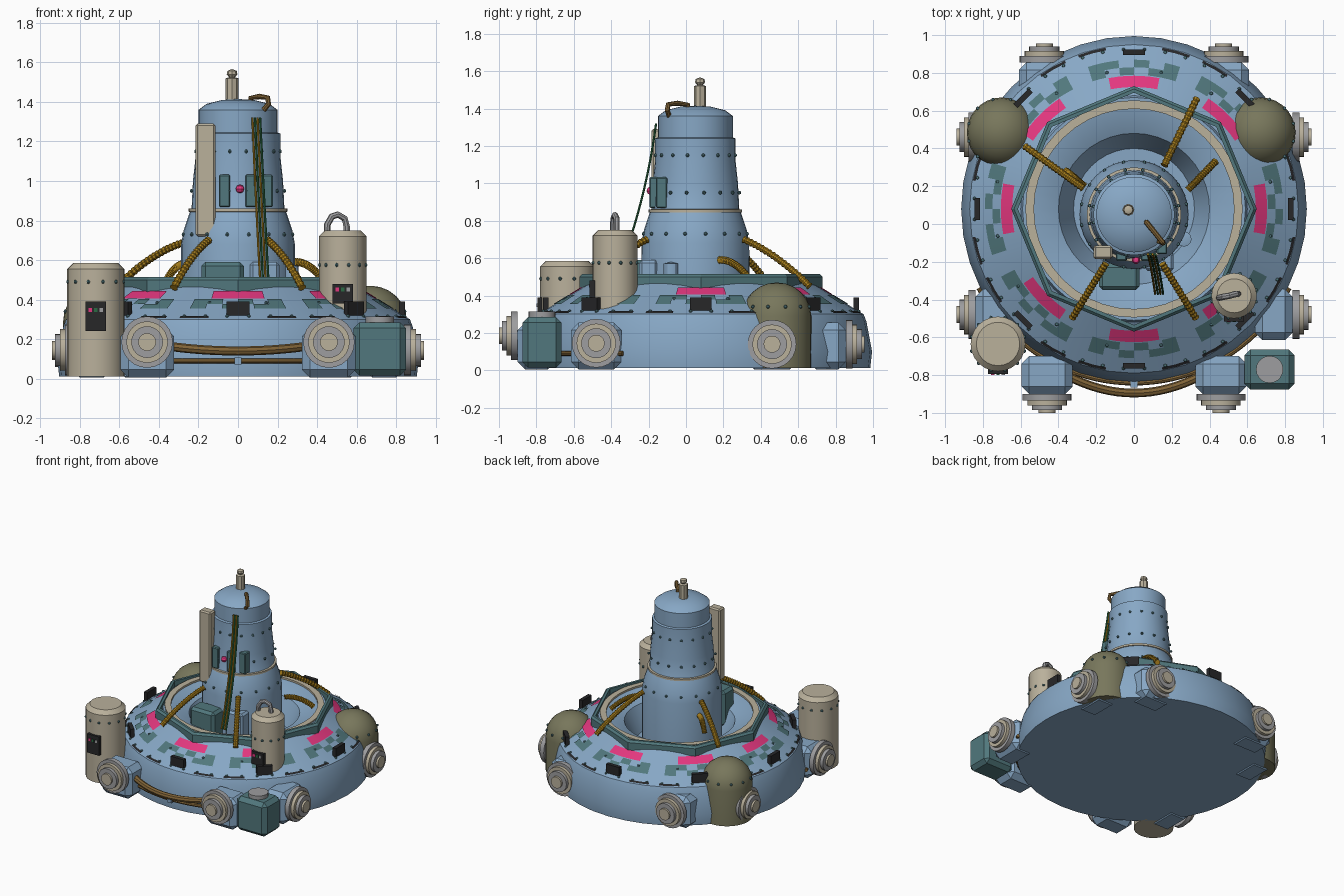
import bpy, bmesh, math
from math import sin, cos, radians, pi
from mathutils import Vector, Matrix

if "Cube" in bpy.data.objects:
    bpy.data.objects.remove(bpy.data.objects["Cube"], do_unlink=True)

PALETTE = dict(blue="86A6C4", teal="52777C", pink="E23A7E", black="2B2B2D", tan="B8AF9A",
               grey="9C9C9E", gold="A87F22", brown="80643A", olive="77765C", green="2E6B45")
MATS, MADE = {}, []
for label, code in PALETTE.items():
    m = bpy.data.materials.new(label)
    m.use_nodes = True
    rgb = [(int(code[i:i + 2], 16) / 255) ** 2.2 for i in (0, 2, 4)] + [1]
    m.diffuse_color = rgb
    m.node_tree.nodes["Principled BSDF"].inputs["Base Color"].default_value = rgb
    MATS[label] = m

HULL_Y = 0.08
TOWER_Y = 0.05


def register(name, data, mats, loc=(0, 0, 0), quat=None):
    ob = bpy.data.objects.new(name, data)
    bpy.context.collection.objects.link(ob)
    for label in mats:
        data.materials.append(MATS[label])
    ob.location = loc
    if quat:
        ob.rotation_mode = 'QUATERNION'
        ob.rotation_quaternion = quat
    MADE.append(ob)
    return ob


def finish(name, bm, mats, loc=(0, 0, 0), quat=None):
    me = bpy.data.meshes.new(name)
    bm.to_mesh(me)
    bm.free()
    return register(name, me, mats, loc, quat)


def lathe(name, profile, mats, loc=(0, 0, 0), segs=32, rule=None, quat=None, closed=False):
    """Revolve (radius, height) points; rule gives a material per profile step."""
    bm = bmesh.new()
    rings = [[bm.verts.new((r * cos(2 * pi * i / segs), r * sin(2 * pi * i / segs), z))
              for i in range(segs)] for r, z in profile]
    for j in range(len(rings) if closed else len(rings) - 1):
        a, b = rings[j], rings[(j + 1) % len(rings)]
        for i in range(segs):
            k = (i + 1) % segs
            f = bm.faces.new((a[i], a[k], b[k], b[i]))
            f.material_index = rule[j] if rule else 0
    bmesh.ops.remove_doubles(bm, verts=bm.verts, dist=1e-5)
    bmesh.ops.recalc_face_normals(bm, faces=bm.faces)
    return finish(name, bm, mats, loc, quat)


def box(name, loc, size, mat, bevel=0.0, quat=None):
    bm = bmesh.new()
    bmesh.ops.create_cube(bm, size=1, matrix=Matrix.Diagonal((*size, 1)))
    if bevel:
        bmesh.ops.bevel(bm, geom=bm.edges[:], offset=bevel, segments=1, affect='EDGES')
    return finish(name, bm, [mat], loc, quat)


def tube(name, pts, radius, mat, ribbed=False):
    cu = bpy.data.curves.new(name, 'CURVE')
    cu.dimensions = '3D'
    cu.bevel_depth = radius
    cu.bevel_resolution = 2
    cu.use_fill_caps = True
    sp = cu.splines.new('POLY')
    sp.points.add(len(pts) - 1)
    for i, (p, q) in enumerate(zip(sp.points, pts)):
        p.co = (*q, 1)
        p.radius = 0.75 if ribbed and i % 2 else 1
    return register(name, cu, [mat])


def bend(a, m, b, n=12):
    a, m, b = Vector(a), Vector(m), Vector(b)
    return [a * (1 - t) ** 2 + m * 2 * t * (1 - t) + b * t * t for t in (i / n for i in range(n + 1))]


def slope(r):
    return 0.465 - (r - 0.6) * 0.611


def sectors(name, cells, mat):
    """Thin plates on the sloping deck: (inner radius, outer radius, from, to in degrees)."""
    bm = bmesh.new()
    for r0, r1, a0, a1 in cells:
        n = max(1, round((a1 - a0) / 4))
        rows = []
        for i in range(n + 1):
            a = radians(a0 + (a1 - a0) * i / n)
            rows.append([bm.verts.new((r * cos(a), r * sin(a), slope(r) + 0.005)) for r in (r0, r1)])
        for (p, q), (s, t) in zip(rows, rows[1:]):
            bm.faces.new((p, q, t, s))
    return finish(name, bm, [mat], (0, HULL_Y, 0))


def rivets(name, rings, centre):
    bm = bmesh.new()
    for r, z, n in rings:
        for i in range(n):
            a = 2 * pi * (i + 0.5) / n
            bmesh.ops.create_uvsphere(bm, u_segments=6, v_segments=4, radius=0.01,
                                      matrix=Matrix.Translation((r * cos(a), r * sin(a), z)))
    return finish(name, bm, ["teal"], (*centre, 0))


# Saucer hull with a sunken well
lathe("hull", [(0, .012), (.905, .012), (.915, .1), (.885, .26), (.87, .3), (.6, .465), (.59, .49),
               (.54, .49), (.4, .43), (.32, .26), (0, .26)], ["blue"], (0, HULL_Y, 0), 40)
lathe("octagon_rim", [(.65, .42), (.65, .5), (.635, .515), (.615, .515), (.615, .42)], ["teal"],
      (0, HULL_Y, 0), 8, closed=True)
lathe("well_trim", [(.575, .47), (.575, .5), (.53, .5), (.53, .47)], ["tan"], (0, HULL_Y, 0), 40, closed=True)
rivets("hull_rivets", [(.845, slope(.845), 48), (.735, slope(.735), 16)], (0, HULL_Y))

# Deck markings and lamps, repeated eight times
turns = [45 * k for k in range(8)]
sectors("pink_panels", [(.645, .705, t - 11, t + 11) for t in turns], "pink")
sectors("teal_patches", [(.71 + .04 * row, .75 + .04 * row, t - 18 + 6 * c, t - 12 + 6 * c)
                         for t in turns for row in (0, 1) for c in range(6) if (row + c) % 2 or c in (0, 5)], "teal")
sectors("dark_streaks", [(.852, .866, t + s - 5, t + s + 5) for t in turns for s in (-15, 15)], "black")
for t in turns:
    a = radians(t)
    d = Vector((cos(a), sin(a), 0))
    box("deck_lamp", d * .83 + Vector((0, HULL_Y, .355)), (.115, .07, .03), "black", 0, d.to_track_quat('Z', 'Y'))

# Tower
lathe("tower", [(0, .25), (.29, .25), (.288, .68), (.275, .75), (.245, .84), (.235, .86), (.228, 1.0),
                (.215, 1.12), (.215, 1.24), (.2, 1.245), (.2, 1.36), (.16, 1.39), (.08, 1.41), (0, 1.415)],
      ["blue"], (0, TOWER_Y, 0))
lathe("tower_band", [(.24, .842), (.25, .845), (.25, .86), (.23, .862)], ["tan"], (0, TOWER_Y, 0), closed=True)
rivets("tower_rivets", [(.282, .73, 16), (.24, .95, 16), (.217, 1.15, 16)], (0, TOWER_Y))
lathe("antenna", [(0, 1.39), (.032, 1.39), (.032, 1.52), (.015, 1.525), (.027, 1.54), (.024, 1.557), (0, 1.567)],
      ["tan"], (-.03, .075, 0), 8)
box("tower_slab", (-.165, -.15, 1.005), (.1, .07, .57), "tan", .01)
for x, y in ((-.068, -.165), (.065, -.165), (.148, -.13)):
    box("tower_panel", (x, y, .95), (.056, .06, .165), "teal", .006)
lathe("tower_light", [(0, -.022), (.015, -.016), (.022, 0), (.015, .016), (0, .022)], ["pink"], (.01, -.19, .96), 10)
box("teal_locker", (-.078, -.28, .45), (.215, .14, .28), "teal", .02)
box("blue_locker", (.135, -.2, .45), (.15, .1, .28), "blue", .015)
lathe("side_canister", [(0, .26), (.04, .26), (.04, .57), (0, .58)], ["blue"], (.265, -.08, 0), 12)

# Cables and hoses
for i, colour in enumerate(("gold", "green", "gold", "green")):
    tube("wire", bend((.073 + .013 * i, -.16, 1.32), (.09 + .014 * i, -.215, .9), (.112 + .014 * i, -.37, .5)),
         .006, colour)
tube("top_pipe", [(.065, .01, 1.39), (.065, .01, 1.42), (.11, -.045, 1.428), (.15, -.095, 1.422),
                  (.155, -.1, 1.39), (.13, -.09, 1.36)], .014, "brown")
HOSES = [((.16, .31, .7), (.33, .66, .45)), ((-.27, .19, .69), (-.575, .41, .5)), ((.285, .18, .59), (.43, .33, .5)),
         ((-.15, -.21, .7), (-.325, -.495, .46)), ((.15, -.21, .7), (.325, -.495, .46)),
         ((-.26, .2, .58), (-.36, .28, .5))]
for a, b in HOSES:
    mid = (Vector(a) + Vector(b)) / 2 + Vector((0, 0, .05))
    tube("ribbed_hose", bend(a, mid, b, 36), .021, "gold", True)
arc = [radians(-153 + 126 * i / 40) for i in range(41)]
tube("thin_pipe", [(.922 * cos(a), HULL_Y + .922 * sin(a), .09) for a in arc], .013, "brown")
tube("thick_pipe", bend((-.36, -.8, .165), (0, -.99, .115), (.36, -.8, .165), 16), .023, "brown")
box("pipe_clamp", (0, -.845, .09), (.035, .04, .035), "blue")

# Thrusters: stepped discs on chamfered blocks
STEPS = [(0, 0), (.13, 0), (.13, .035), (.105, .035), (.105, .06), (.08, .06), (.08, .085), (.045, .085), (.045, .1), (0, .1)]
for s in (-1, 1):
    for pos, d in (((s * .46, -.9, .185), (0, -1, 0)), ((s * .475, .855, .14), (0, 1, 0)),
                   ((s * .84, -.48, .145), (s, 0, 0)), ((s * .84, .46, .14), (s, 0, 0))):
        q = Vector(d).to_track_quat('Z', 'Y')
        lathe("thruster", STEPS, ["grey", "tan"], pos, 24, [0, 0, 0, 1, 1, 0, 0, 1, 1], q)
        base = Vector(pos) - Vector(d) * .1
        base.z = .13
        box("thruster_block", base, (.27, .25, .2), "blue", .04, q)

# Olive rounded tanks set into the rear shoulders
cap = [(.185 * cos(radians(a)), .29 + .18 * sin(radians(a))) for a in range(0, 91, 15)]
for x in (-.7, .67):
    lathe("shoulder_tank", [(0, .013), (.185, .013)] + cap, ["olive"], (x, .485, 0), 28)
    rivets("shoulder_rivets", [(.18, .34, 12)], (x, .485))


# Tan storage tanks with control panels
def tank(x, y, r, z0, z1, panel_z, panel_h, band):
    lathe("storage_tank", [(0, z0), (r, z0), (r, z1 - .03), (r - .03, z1), (0, z1)], ["tan"], (x, y, 0), 24)
    rivets("tank_rivets", [(r, band, 12)], (x, y))
    box("control_panel", (x, y - r, panel_z), (.105, .03, panel_h), "black")
    for i, colour in enumerate(("pink", "green", "grey")):
        box("panel_light", (x - .028 + .028 * i, y - r - .016, panel_z + panel_h * .22), (.018, .006, .02), colour)


tank(-.72, -.635, .145, .012, .585, .315, .15, .49)
tank(.53, -.38, .12, .3, .75, .43, .1, .575)
tube("tank_handle", [(.45, -.39, .72), (.452, -.39, .78), (.475, -.385, .82), (.505, -.38, .83),
                     (.54, -.37, .81), (.55, -.37, .77), (.55, -.37, .73)], .017, "grey")

# Teal fuel box with cap
box("fuel_box", (.718, -.77, .15), (.265, .21, .27), "teal", .03)
lathe("fuel_cap", [(0, .27), (.072, .27), (.072, .315), (0, .315)], ["grey"], (.718, -.77, 0), 20)

# Turn tubes into meshes and smooth the round parts
bpy.ops.object.select_all(action='DESELECT')
for ob in MADE:
    ob.select_set(True)
bpy.context.view_layer.objects.active = MADE[0]
bpy.ops.object.convert(target='MESH')
bpy.ops.object.shade_smooth_by_angle(angle=radians(30))
